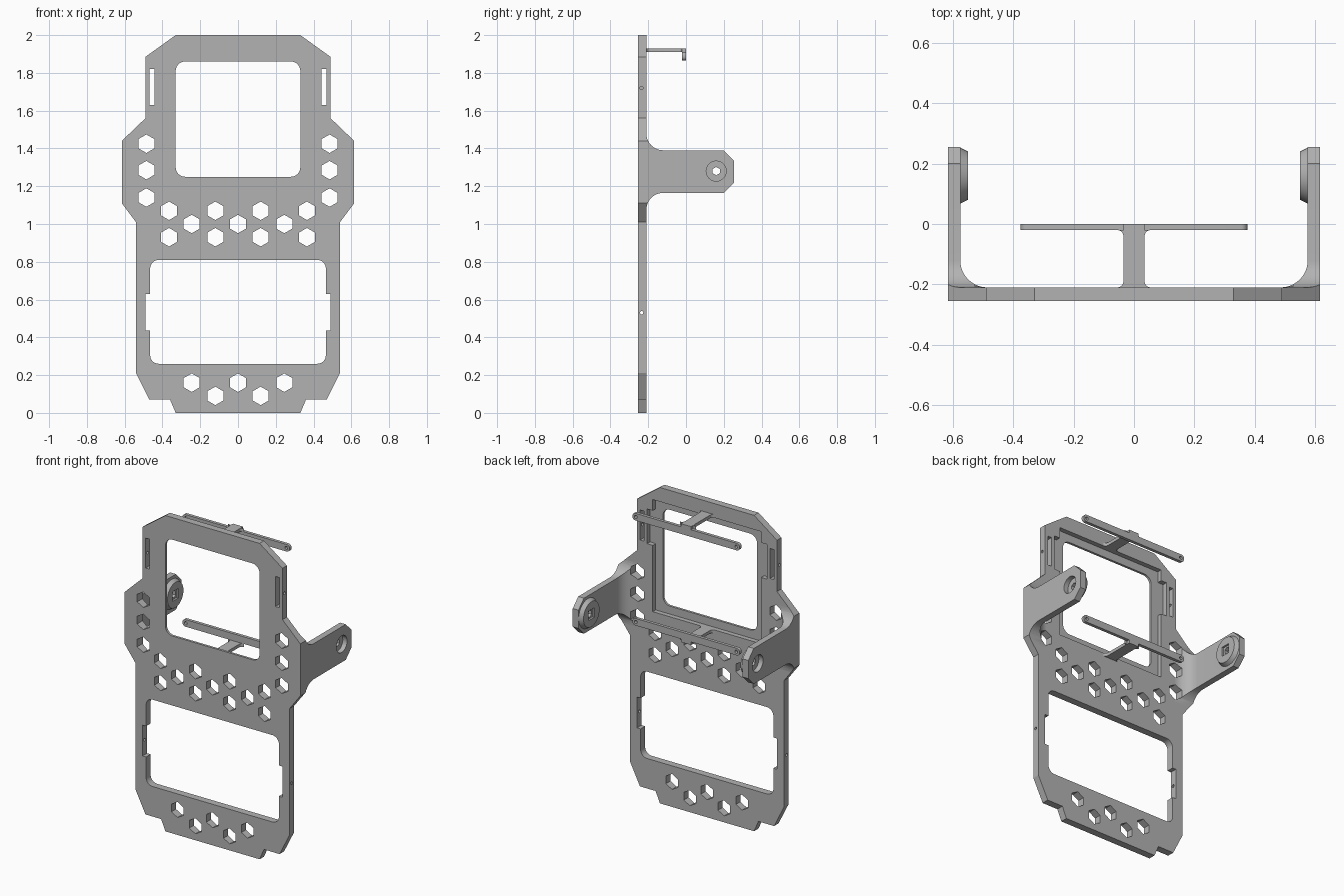
import bpy, bmesh
from math import radians, cos, sin
from mathutils import Vector

if "Cube" in bpy.data.objects:
    bpy.data.objects.remove(bpy.data.objects["Cube"])

grey = bpy.data.materials.new("plain_grey")
grey.use_nodes = True
COLOUR = (0.45, 0.45, 0.45, 1)
grey.diffuse_color = COLOUR
grey.node_tree.nodes["Principled BSDF"].inputs["Base Color"].default_value = COLOUR


def arc(cx, cy, r, start, end, n=10):
    angles = [radians(start + (end - start) * i / n) for i in range(n + 1)]
    return [(cx + r * cos(a), cy + r * sin(a)) for a in angles]


def circle(cx, cy, r, n=32, start=0):
    return arc(cx, cy, r, start, start + 360, n)[:-1]


def rect(x0, x1, y0, y1, r=0):
    if not r:
        return [(x0, y0), (x1, y0), (x1, y1), (x0, y1)]
    corners = ((x1 - r, y1 - r), (x0 + r, y1 - r), (x0 + r, y0 + r), (x1 - r, y0 + r))
    return [p for i, (cx, cy) in enumerate(corners)
            for p in arc(cx, cy, r, 90 * i, 90 * i + 90, 8)]


def prism(name, profiles, axis, lo, hi, top=None):
    """Extrude flat profiles along an axis; top holds tapered end profiles."""
    place = {"x": lambda u, v, d: (d, u, v),
             "y": lambda u, v, d: (u, d, v),
             "z": lambda u, v, d: (u, v, d)}[axis]
    bm = bmesh.new()
    for a, b in zip(profiles, top or profiles):
        va = [bm.verts.new(place(u, v, lo)) for u, v in a]
        vb = [bm.verts.new(place(u, v, hi)) for u, v in b]
        bm.faces.new(va)
        bm.faces.new(vb)
        for i in range(len(va)):
            j = (i + 1) % len(va)
            bm.faces.new((va[i], va[j], vb[j], vb[i]))
    bmesh.ops.recalc_face_normals(bm, faces=bm.faces)
    mesh = bpy.data.meshes.new(name)
    bm.to_mesh(mesh)
    bm.free()
    mesh.materials.append(grey)
    obj = bpy.data.objects.new(name, mesh)
    bpy.context.collection.objects.link(obj)
    return obj


def combine(obj, tool, operation="DIFFERENCE"):
    """Apply a boolean and discard the tool object."""
    mod = obj.modifiers.new("cut", "BOOLEAN")
    mod.operation, mod.solver, mod.object = operation, "EXACT", tool
    bpy.context.view_layer.update()
    baked = bpy.data.meshes.new_from_object(
        obj.evaluated_get(bpy.context.evaluated_depsgraph_get()))
    obj.modifiers.clear()
    obj.data = baked
    bpy.data.objects.remove(tool)


def mirrored(points):
    return points + [(-x, z) for x, z in reversed(points)]


FRONT, BACK = -0.255, -0.21
parts = []

# Face plate with chamfered outline
outline = mirrored([(0.33, 2), (0.49, 1.885), (0.49, 1.56), (0.615, 1.44), (0.615, 1.11),
                    (0.54, 1.01), (0.54, 0.21), (0.47, 0.07), (0.36, 0.07), (0.33, 0)])
plate = prism("face_plate", [outline], "y", FRONT, BACK)
parts.append(plate)

# Windows, side notches and slots
combine(plate, prism("windows", [rect(-0.33, 0.33, 1.25, 1.86, 0.05),
                                 rect(-0.465, 0.465, 0.26, 0.81, 0.045)], "y", -0.3, -0.1))
combine(plate, prism("notches", [rect(-0.49, 0.49, 0.435, 0.63)], "y", -0.3, -0.1))
combine(plate, prism("slots", [rect(s * 0.455 - 0.014, s * 0.455 + 0.014, 1.63, 1.82)
                               for s in (-1, 1)], "y", -0.3, -0.1))

# Stepped recess behind the upper window
combine(plate, prism("recess", [rect(-0.38, 0.38, 1.2, 1.91)], "y", -0.24, -0.1))
combine(plate, prism("recess_ears", [rect(-0.42, 0.42, 1.62, 1.84)], "y", -0.24, -0.1))

# Screw holes through the plate edges
for s in (-1, 1):
    for z, inner in ((1.72, 0.45), (0.53, 0.48)):
        combine(plate, prism("edge_hole", [circle(-0.235, z, 0.009, 12)], "x",
                             *sorted((s * inner, s * 0.7))))

# Side arms: side profile, plan profile and plate outline intersected
side = (arc(-0.12, 1.48, 0.09, 180, 270)
        + [(0.2, 1.39), (0.255, 1.335), (0.255, 1.22), (0.2, 1.165)]
        + arc(-0.12, 1.075, 0.09, 90, 180))
plan = [(0.7, BACK), (0.7, 0.3), (0.575, 0.3)] + arc(0.485, -0.12, 0.09, 0, -90)
PY, PZ = 0.16, 1.28
for s, label in ((1, "left"), (-1, "right")):
    arm = prism(label + "_arm", [side], "x", *sorted((s * 0.4, s * 0.8)))
    combine(arm, prism("plan", [[(s * x, y) for x, y in plan]], "z", 0.9, 1.6), "INTERSECT")
    combine(arm, prism("clip", [outline], "y", -0.3, 0.4), "INTERSECT")
    # Round pivot boss on the inner face
    combine(arm, prism("boss", [circle(PY, PZ, 0.094, 40)], "x", s * 0.577, s * 0.55,
                       [circle(PY, PZ, 0.08, 40)]), "UNION")
    # Counterbore, bolt hole and square nut pocket
    combine(arm, prism("bore", [circle(PY, PZ, 0.053)], "x", s * 0.585, s * 0.7))
    combine(arm, prism("bolt", [circle(PY, PZ, 0.022, 6, 30)], "x", s * 0.5, s * 0.7))
    combine(arm, prism("nut", [rect(PY - 0.03, PY + 0.03, PZ - 0.03, PZ + 0.03)], "x",
                       s * 0.5, s * 0.562))
    parts.append(arm)

# Hexagonal vents through plate and arm roots
vents = [(0, 1.0), (0, 0.16)]
for s in (-1, 1):
    vents += [(s * x, z) for x, z in (
        (0.485, 1.425), (0.485, 1.285), (0.485, 1.14), (0.365, 1.07), (0.365, 0.93),
        (0.245, 1.0), (0.12, 1.07), (0.12, 0.93), (0.245, 0.16), (0.12, 0.09))]
for obj in parts:
    combine(obj, prism("vents", [circle(x, z, 0.049, 6, 30) for x, z in vents], "y", -0.3, 0))

# T brackets behind the window, mirrored about its middle
MID = 1.555
half = ([(0.055, BACK)] + arc(0.055, -0.19, 0.02, 270, 180, 5)
        + arc(0.055, -0.04, 0.02, 180, 90, 5) + [(0.035, -0.02), (0.035, 0)])
for s, label in ((1, "upper"), (-1, "lower")):
    stem = prism(label + "_bracket_stem", [mirrored(half)], "z", MID + s * 0.355, MID + s * 0.375)
    z0, z1 = sorted((MID + s * 0.31, MID + s * 0.355))
    bar = prism(label + "_bracket_bar", [rect(-0.375, 0.375, z0, z1, 0.02)], "y", -0.02, 0)
    combine(bar, prism("bar_holes", [circle(t * 0.352, (z0 + z1) / 2, 0.01, 16)
                                     for t in (-1, 1)], "y", -0.1, 0.1))
    parts += [stem, bar]

# Smooth fillets, crisp edges
bpy.ops.object.select_all(action="DESELECT")
for obj in parts:
    obj.select_set(True)
bpy.context.view_layer.objects.active = plate
bpy.ops.object.shade_smooth_by_angle(angle=radians(25))
